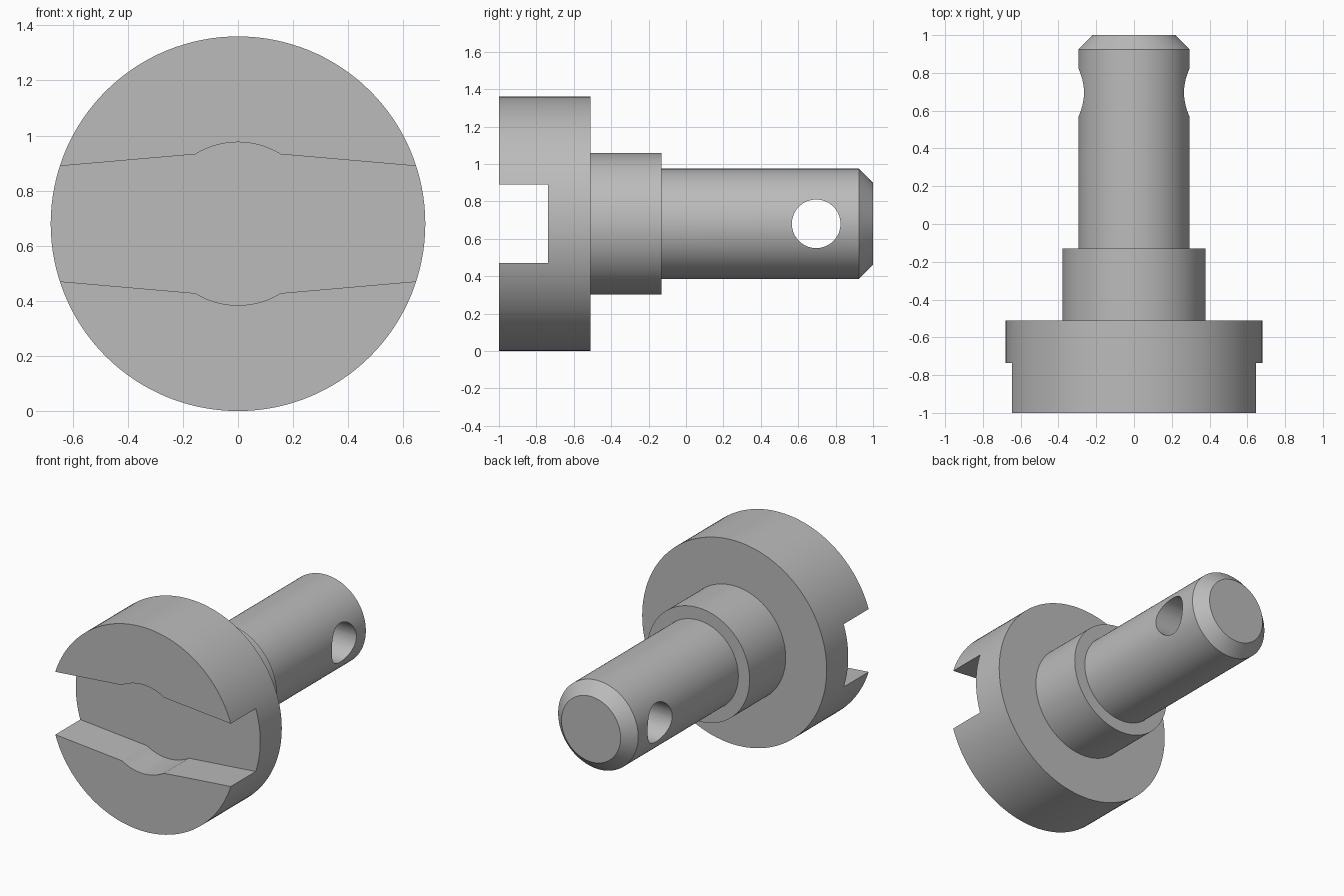
import bpy, bmesh
from math import cos, sin, pi, asin, radians
from mathutils import Matrix, Vector

cube = bpy.data.objects.get("Cube")
if cube:
    bpy.data.objects.remove(cube, do_unlink=True)

AXIS_Z = 0.68      # height of the pin's axis
SEGMENTS = 128

steel = bpy.data.materials.new("grey steel")
steel.use_nodes = True
colour = (0.5, 0.5, 0.5, 1)
steel.diffuse_color = colour
steel.node_tree.nodes["Principled BSDF"].inputs["Base Color"].default_value = colour


def make_object(name, bm):
    bmesh.ops.recalc_face_normals(bm, faces=bm.faces)
    mesh = bpy.data.meshes.new(name)
    bm.to_mesh(mesh)
    bm.free()
    mesh.materials.append(steel)
    obj = bpy.data.objects.new(name, mesh)
    bpy.context.collection.objects.link(obj)
    return obj


def cut(target, cutter):
    mod = target.modifiers.new(cutter.name, "BOOLEAN")
    mod.operation = "DIFFERENCE"
    mod.solver = "EXACT"
    mod.object = cutter
    bpy.context.view_layer.objects.active = target
    bpy.ops.object.modifier_apply(modifier=mod.name)
    bpy.data.objects.remove(cutter, do_unlink=True)


# Stepped pin: (radius, y) outline of head, collar, shaft and chamfer, turned around y
outline = [(0.68, -1), (0.68, -0.51), (0.378, -0.51), (0.378, -0.13),
           (0.295, -0.13), (0.295, 0.925), (0.218, 1)]
bm = bmesh.new()
rings = []
for radius, y in outline:
    angles = [2 * pi * i / SEGMENTS for i in range(SEGMENTS)]
    rings.append([bm.verts.new((radius * cos(a), y, AXIS_Z + radius * sin(a))) for a in angles])
for a, b in zip(rings, rings[1:]):
    for i in range(SEGMENTS):
        j = (i + 1) % SEGMENTS
        bm.faces.new((a[i], a[j], b[j], b[i]))
bm.faces.new(rings[0])
bm.faces.new(rings[-1])
pin = make_object("slotted_pin", bm)

# Driver slot: tapering blades around a round centre, cut into the head
core, blade_x, end_x, end_z = 0.296, 0.155, 0.8, 0.196
half = asin(blade_x / core)
arc = [pi / 2 - half + 2 * half * i / 16 for i in range(17)]
upper = [(end_x, end_z)] + [(core * cos(a), core * sin(a)) for a in arc] + [(-end_x, end_z)]
section = upper + [(-x, -z) for x, z in upper]
bm = bmesh.new()
face = bm.faces.new([bm.verts.new((x, -1.2, AXIS_Z + z)) for x, z in section])
extruded = bmesh.ops.extrude_face_region(bm, geom=[face])
moved = [v for v in extruded["geom"] if isinstance(v, bmesh.types.BMVert)]
bmesh.ops.translate(bm, verts=moved, vec=(0, 1.2 - 0.737, 0))
cut(pin, make_object("slot_cutter", bm))

# Cross hole through the shaft tip
bm = bmesh.new()
bmesh.ops.create_cone(bm, cap_ends=True, segments=64, radius1=0.13, radius2=0.13, depth=1,
                      matrix=Matrix.Translation(Vector((0, 0.696, AXIS_Z))) @ Matrix.Rotation(pi / 2, 4, "Y"))
cut(pin, make_object("hole_cutter", bm))

# Smooth round surfaces, keep machined edges sharp
bpy.ops.object.select_all(action="DESELECT")
pin.select_set(True)
bpy.context.view_layer.objects.active = pin
bpy.ops.object.shade_smooth_by_angle(angle=radians(20))
